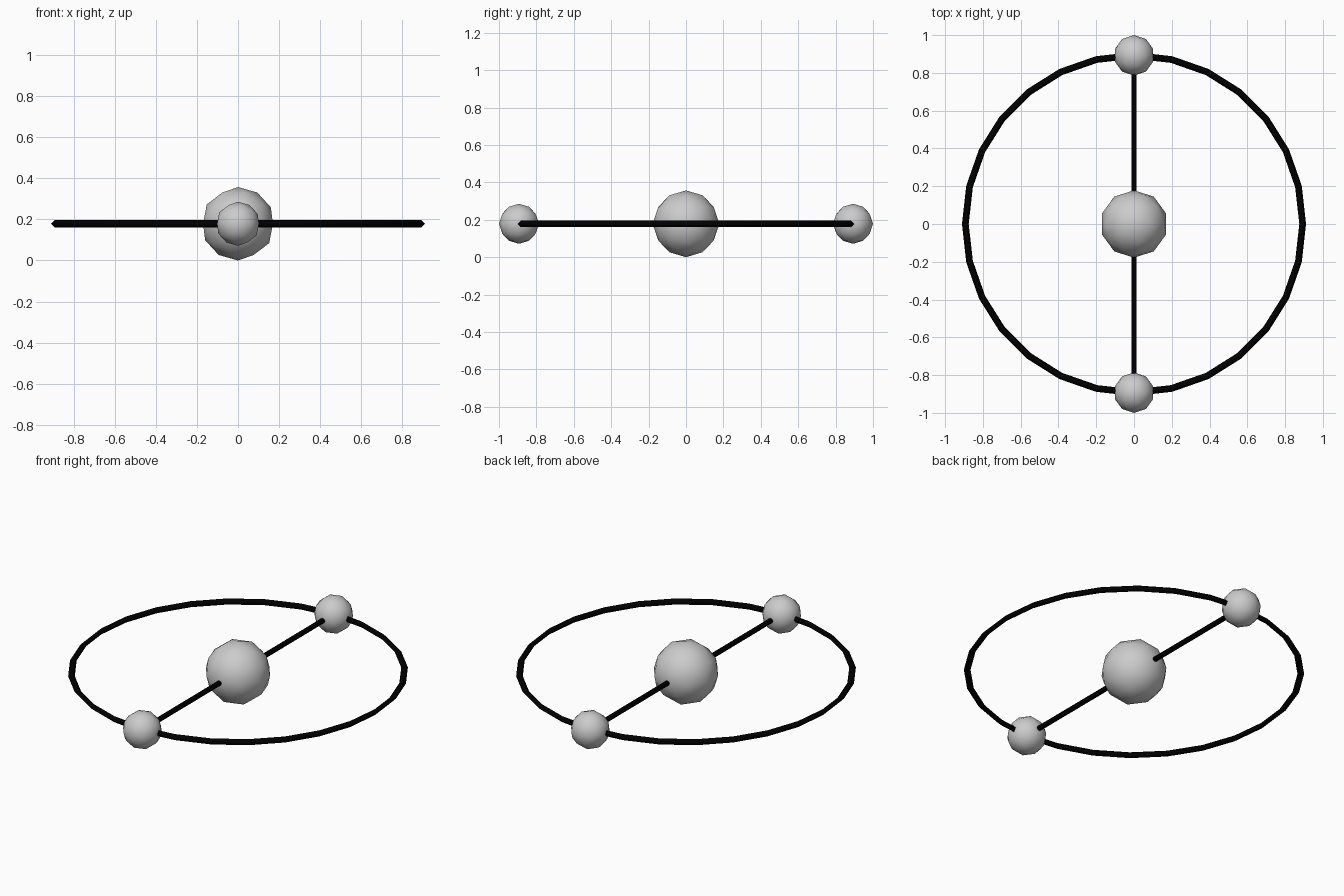
import bpy, bmesh
from math import pi, sin, cos
from mathutils import Matrix, Vector

if "Cube" in bpy.data.objects:
    bpy.data.objects.remove(bpy.data.objects["Cube"])

ORBIT = 0.893       # ring radius and ball distance
CORE = 0.1786       # central ball radius, also the height of the axis
BALL = 0.107


def material(name, value):
    m = bpy.data.materials.new(name)
    m.use_nodes = True
    colour = (value, value, value, 1)
    m.diffuse_color = colour
    m.node_tree.nodes["Principled BSDF"].inputs["Base Color"].default_value = colour
    return m


grey = material("light grey", 0.6)
black = material("black", 0.0)


def add_object(name, bm, mat, location, smooth):
    mesh = bpy.data.meshes.new(name)
    bmesh.ops.recalc_face_normals(bm, faces=bm.faces)
    for f in bm.faces:
        f.smooth = smooth
    bm.to_mesh(mesh)
    bm.free()
    mesh.materials.append(mat)
    obj = bpy.data.objects.new(name, mesh)
    obj.location = location
    bpy.context.collection.objects.link(obj)


def ball(name, radius, y):
    bm = bmesh.new()
    bmesh.ops.create_icosphere(bm, subdivisions=2, radius=radius)
    add_object(name, bm, grey, (0, y, CORE), True)


# Balls
ball("central_ball", CORE, 0)
ball("front_ball", BALL, -ORBIT)
ball("back_ball", BALL, ORBIT)

# Ring with a diamond-shaped section
segments, sides, tube = 28, 4, 0.0179
bm = bmesh.new()
loops = []
for i in range(segments):
    a = 2 * pi * i / segments
    loop = []
    for j in range(sides):
        b = 2 * pi * j / sides
        r = ORBIT + tube * cos(b)
        loop.append(bm.verts.new(Vector((r * cos(a), r * sin(a), tube * sin(b)))))
    loops.append(loop)
for i in range(segments):
    p, q = loops[i], loops[(i + 1) % segments]
    for j in range(sides):
        k = (j + 1) % sides
        bm.faces.new((p[j], q[j], q[k], p[k]))
add_object("orbit_ring", bm, black, (0, 0, CORE), True)

# Rod joining the balls
bm = bmesh.new()
bmesh.ops.create_cone(bm, cap_ends=True, segments=8, radius1=0.0145, radius2=0.0145,
                      depth=2 * ORBIT, matrix=Matrix.Rotation(pi / 2, 4, "X"))
add_object("cross_rod", bm, black, (0, 0, CORE), False)
